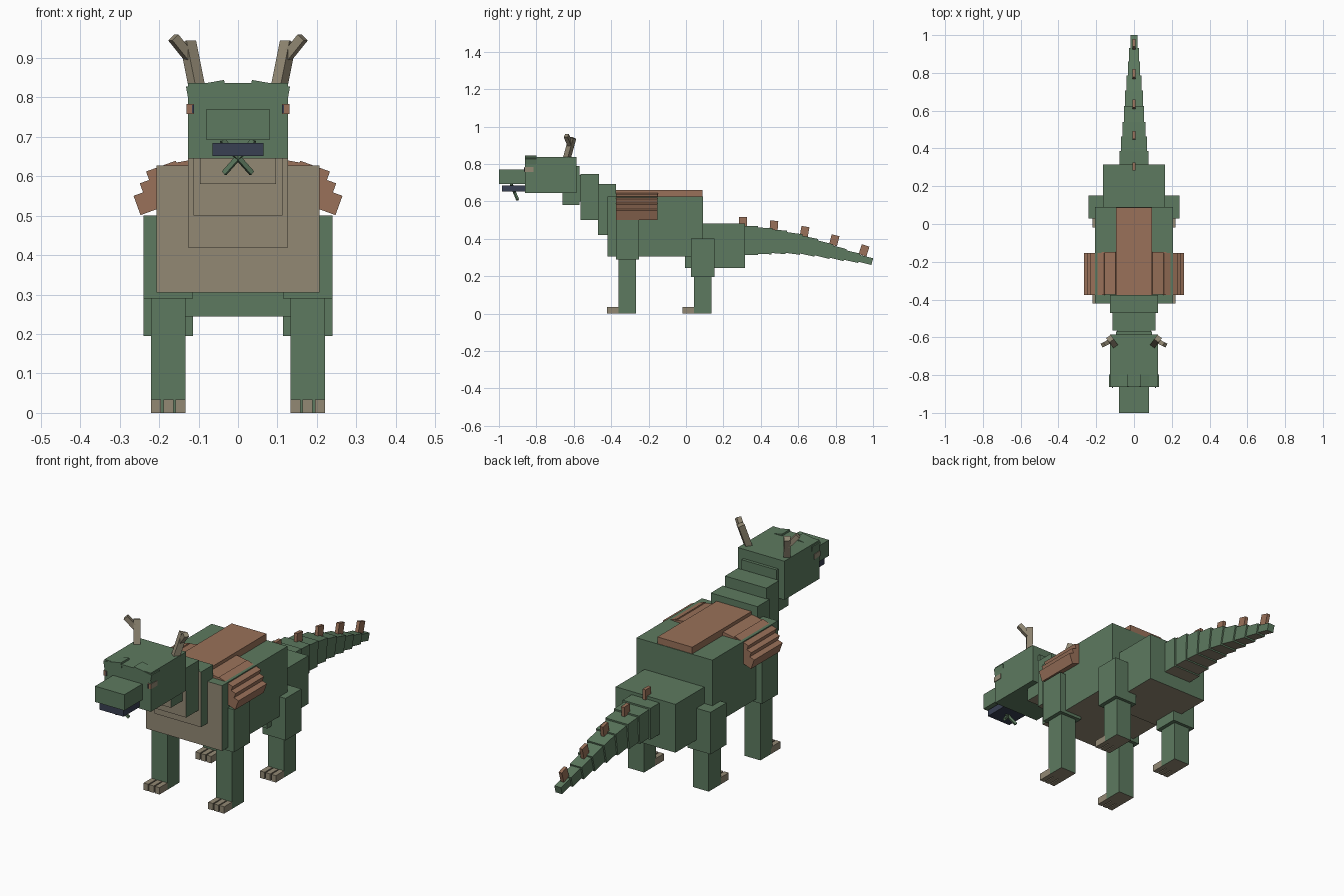
import bpy, bmesh, math
from mathutils import Vector, Euler

cube = bpy.data.objects.get("Cube")
if cube:
    bpy.data.objects.remove(cube, do_unlink=True)


def make_mat(name, rgb):
    m = bpy.data.materials.new(name)
    m.use_nodes = True
    col = (*rgb, 1.0)
    m.diffuse_color = col
    m.node_tree.nodes["Principled BSDF"].inputs["Base Color"].default_value = col
    return m


GREEN = make_mat("moss green", (0.11, 0.195, 0.115))
TAN = make_mat("khaki tan", (0.29, 0.25, 0.175))
BROWN = make_mat("rust brown", (0.32, 0.165, 0.10))
NAVY = make_mat("dark slate", (0.04, 0.05, 0.085))
FRONT, BELOW = Vector((0, -1, 0)), Vector((0, 0, -1))


def box(name, center, size, mat, rot=(0, 0, 0), second=None, dirs=()):
    """Box from centre and size; faces pointing along dirs get the second material."""
    bm = bmesh.new()
    bmesh.ops.create_cube(bm, size=1)
    bmesh.ops.scale(bm, vec=size, verts=bm.verts)
    bm.normal_update()
    for f in bm.faces:
        if any(f.normal.dot(d) > 0.9 for d in dirs):
            f.material_index = 1
    me = bpy.data.meshes.new(name)
    bm.to_mesh(me)
    bm.free()
    me.materials.append(mat)
    if second:
        me.materials.append(second)
    ob = bpy.data.objects.new(name, me)
    ob.location = center
    ob.rotation_euler = Euler(rot)
    bpy.context.collection.objects.link(ob)
    return ob


def span(name, x, y, z, mat, second=None, dirs=()):
    """Upright box from its x, y and z ranges."""
    r = (x, y, z)
    return box(name, [(a + b) / 2 for a, b in r], [abs(b - a) for a, b in r],
               mat, second=second, dirs=dirs)


def bar(name, a, b, width, depth, mat):
    """Square bar running from point a to point b."""
    a, b = Vector(a), Vector(b)
    rot = (b - a).to_track_quat('Z', 'Y').to_euler()
    return box(name, (a + b) / 2, (width, depth, (b - a).length), mat, rot)


# Trunk
span("chest", (-0.207, 0.207), (-0.42, 0.09), (0.305, 0.627), GREEN, TAN, (FRONT, BELOW))
span("hips", (-0.163, 0.163), (-0.005, 0.315), (0.245, 0.483), GREEN, TAN, (BELOW,))
span("back_plate", (-0.095, 0.095), (-0.375, 0.087), (0.61, 0.66), BROWN)

# Neck, stepping up to the head
for i, (hw, y0, y1, z0, z1) in enumerate([
        (0.127, -0.47, -0.375, 0.42, 0.692),
        (0.113, -0.565, -0.465, 0.50, 0.745),
        (0.096, -0.66, -0.57, 0.58, 0.79)]):
    span(f"neck_{i + 1}", (-hw, hw), (y0, y1), (z0, z1), GREEN, TAN, (FRONT, BELOW))
span("neck_bridge", (-0.09, 0.09), (-0.60, -0.50), (0.60, 0.74), GREEN)

# Head, snout and jaw
span("head", (-0.127, 0.127), (-0.86, -0.585), (0.645, 0.836), GREEN)
span("snout", (-0.08, 0.08), (-1.0, -0.85), (0.692, 0.77), GREEN)
span("jaw", (-0.065, 0.065), (-0.985, -0.85), (0.652, 0.684), NAVY)

for s, side in ((1, "left"), (-1, "right")):
    # Face details
    box(f"{side}_brow", (s * 0.081, -0.83, 0.821), (0.098, 0.064, 0.03), GREEN,
        (0, s * math.radians(10), 0))
    span(f"{side}_eye", (s * 0.112, s * 0.13), (-0.864, -0.815), (0.758, 0.783),
         TAN, BROWN, (FRONT,))
    span(f"{side}_pupil", (s * 0.112, s * 0.117), (-0.867, -0.86), (0.76, 0.781), NAVY)
    bar(f"{side}_whisker", (-s * 0.035, -0.90, 0.608), (s * 0.04, -0.935, 0.692),
        0.012, 0.012, GREEN)

    # Branching horns
    bar(f"{side}_horn", (s * 0.103, -0.64, 0.82), (s * 0.127, -0.607, 0.94),
        0.03, 0.03, TAN)
    bar(f"{side}_horn_tip", (s * 0.122, -0.618, 0.90), (s * 0.164, -0.64, 0.952),
        0.023, 0.023, TAN)

    # Folded wing: shoulder plate and three stepped slats
    tilt = math.radians(20)
    box(f"{side}_wing_root", (s * 0.132, -0.262, 0.628), (0.075, 0.225, 0.022), BROWN,
        (0, s * math.radians(10), 0))
    for i, (x, z, h) in enumerate([(0.228, 0.598, 0.03), (0.244, 0.568, 0.03),
                                   (0.256, 0.526, 0.052)]):
        half = 0.04
        box(f"{side}_wing_slat_{i + 1}",
            (s * (x - half * math.cos(tilt)), -0.264, z + half * math.sin(tilt)),
            (2 * half, 0.222, h), BROWN, (0, s * tilt, 0))

    # Legs with three toes each
    for part, y0, upper_y, z_joint, z_top in (
            ("front", -0.36, (-0.375, -0.25), 0.29, 0.50),
            ("hind", 0.043, (0.028, 0.152), 0.195, 0.402)):
        span(f"{side}_{part}_thigh", (s * 0.114, s * 0.24), upper_y,
             (z_joint, z_top), GREEN)
        span(f"{side}_{part}_leg", (s * 0.133, s * 0.22), (y0, y0 + 0.094),
             (0, z_joint + 0.01), GREEN, TAN, (BELOW,))
        for t in range(3):
            x = 0.133 + t * 0.031
            span(f"{side}_{part}_toe_{t + 1}", (s * x, s * (x + 0.025)),
                 (y0 - 0.062, y0 + 0.01), (0, 0.034), TAN)

# Tapering, drooping tail
path = [(0.30, 0.390), (0.38, 0.390), (0.455, 0.387), (0.53, 0.381), (0.61, 0.370),
        (0.69, 0.353), (0.77, 0.333), (0.845, 0.314), (0.92, 0.297), (0.99, 0.279)]
n = len(path) - 1
for i in range(n):
    (ya, za), (yb, zb) = path[i], path[i + 1]
    t = i / (n - 1)
    length = math.hypot(yb - ya, zb - za) + 0.012
    box(f"tail_{i + 1}", (0, (ya + yb) / 2, (za + zb) / 2),
        (0.152 - 0.116 * t, length, 0.155 - 0.118 * t), GREEN,
        (math.atan2(zb - za, yb - ya), 0, 0), TAN, (BELOW,))

# Tail spikes
for i, (y, z, lean) in enumerate([(0.305, 0.49, 0), (0.47, 0.469, -4), (0.634, 0.438, -10),
                                  (0.793, 0.392, -14), (0.952, 0.338, -17)]):
    box(f"tail_spike_{i + 1}", (0, y, z), (0.017, 0.043, 0.055), BROWN,
        (math.radians(lean), 0, 0))
